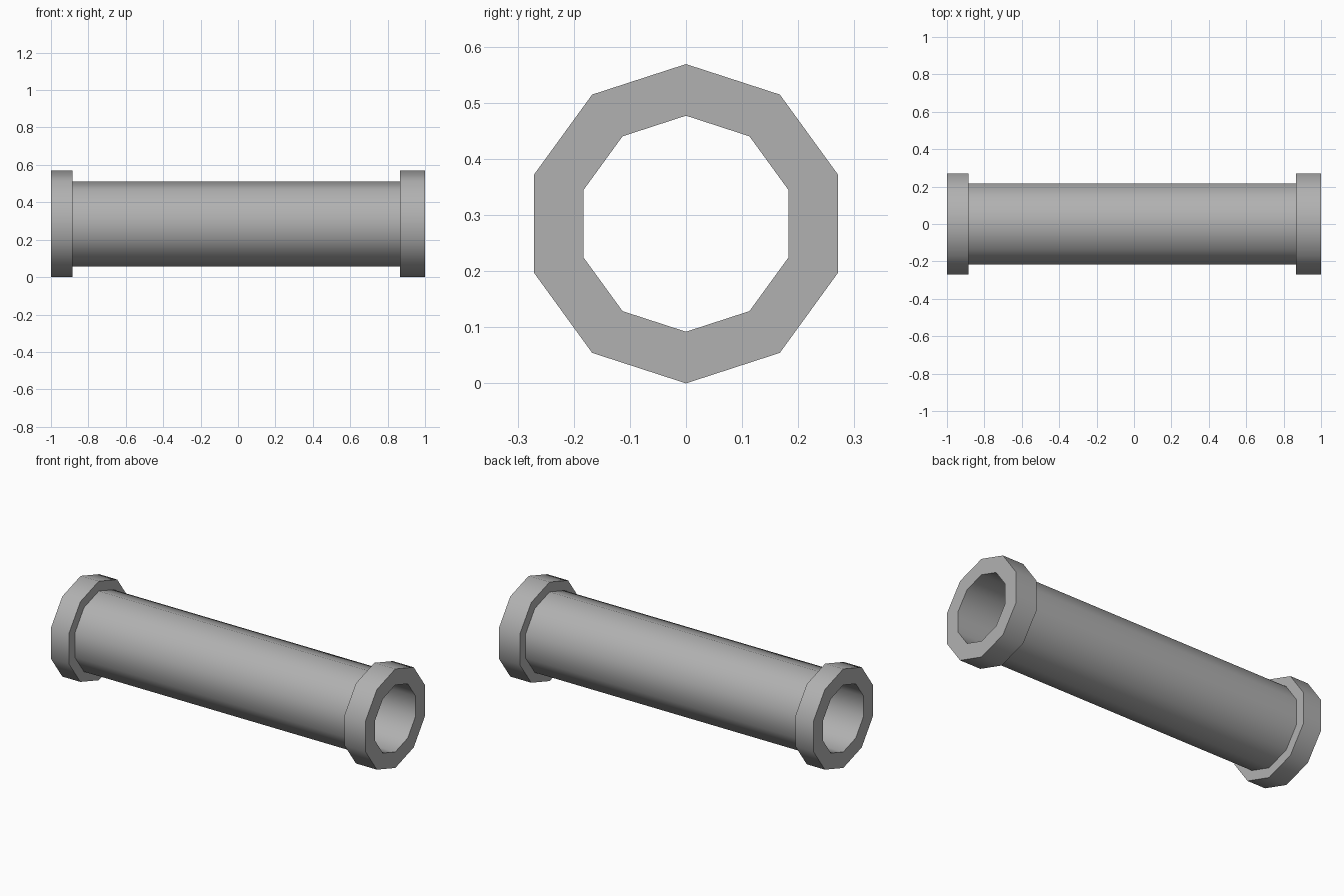
import bpy, bmesh
from math import sin, cos, pi, radians

if "Cube" in bpy.data.objects:
    bpy.data.objects.remove(bpy.data.objects["Cube"])

SIDES = 10
CENTRE_Z = 0.2845
R_FLANGE, R_BODY, R_BORE = 0.2845, 0.228, 0.1925


def lathe_x(name, profile):
    """Revolve a closed (x, radius) profile about the pipe axis."""
    bm = bmesh.new()
    rings = []
    for i in range(SIDES):
        a = 2 * pi * i / SIDES
        rings.append([bm.verts.new((x, r * sin(a), CENTRE_Z + r * cos(a)))
                      for x, r in profile])
    n = len(profile)
    for i in range(SIDES):
        a, b = rings[i], rings[(i + 1) % SIDES]
        for j in range(n):
            k = (j + 1) % n
            bm.faces.new((a[j], a[k], b[k], b[j]))
    bmesh.ops.recalc_face_normals(bm, faces=bm.faces)
    mesh = bpy.data.meshes.new(name)
    bm.to_mesh(mesh)
    bm.free()
    obj = bpy.data.objects.new(name, mesh)
    bpy.context.collection.objects.link(obj)
    return obj


# Hollow pipe with a raised collar at each end
pipe = lathe_x("flanged_pipe", [
    (-1.0, R_BORE), (-1.0, R_FLANGE), (-0.885, R_FLANGE), (-0.885, R_BODY),
    (0.867, R_BODY), (0.867, R_FLANGE), (1.0, R_FLANGE), (1.0, R_BORE)])

# Dark grey metal
metal = bpy.data.materials.new("dark_grey")
metal.diffuse_color = (0.44, 0.44, 0.44, 1)
metal.use_nodes = True
metal.node_tree.nodes["Principled BSDF"].inputs["Base Color"].default_value = metal.diffuse_color
pipe.data.materials.append(metal)

# Smooth round the barrel, sharp at the collar edges
bpy.context.view_layer.objects.active = pipe
pipe.select_set(True)
bpy.ops.object.shade_smooth_by_angle(angle=radians(45))
